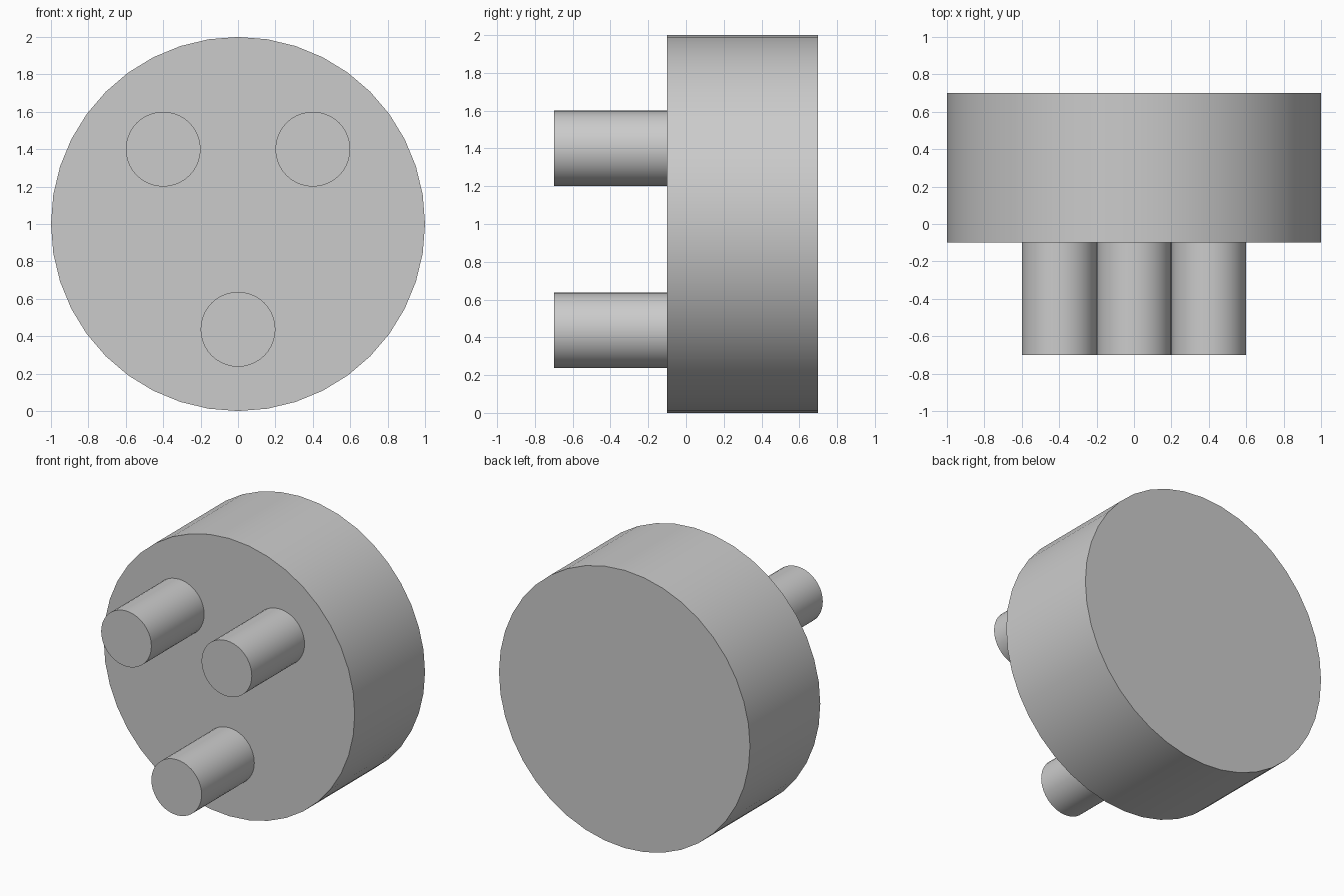
import bpy
from math import pi, radians

if "Cube" in bpy.data.objects:
    bpy.data.objects.remove(bpy.data.objects["Cube"])


def cylinder_y(name, radius, x, z, y_front, y_back, sides=40):
    """Smooth capped cylinder lying along the y axis."""
    bpy.ops.mesh.primitive_cylinder_add(
        vertices=sides, radius=radius, depth=y_back - y_front,
        location=(x, (y_front + y_back) / 2, z), rotation=(pi / 2, 0, 0))
    obj = bpy.context.object
    obj.name = name
    bpy.ops.object.shade_smooth_by_angle(angle=radians(30))
    return obj


# Main round body
cylinder_y("body_disc", 1.0, 0, 1.0, -0.1, 0.7)

# Three pins on the front face
pins = {"pin_upper_left": (-0.4, 1.4),
        "pin_upper_right": (0.4, 1.4),
        "pin_lower": (0.0, 0.437)}
for name, (x, z) in pins.items():
    cylinder_y(name, 0.2, x, z, -0.7, -0.1)
